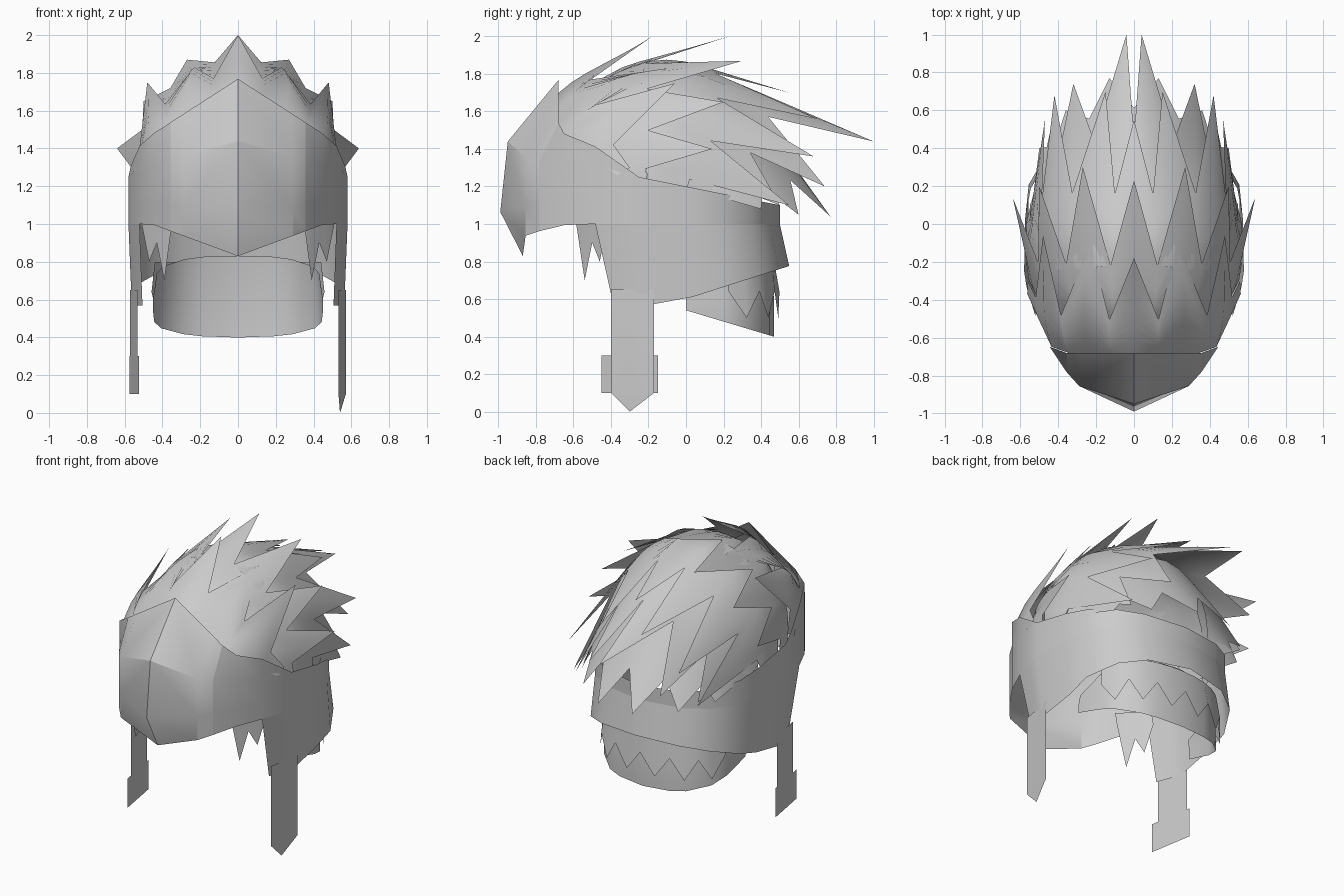
import bpy, bmesh
from math import sin, cos, acos, radians
from mathutils import Vector

if "Cube" in bpy.data.objects:
    bpy.data.objects.remove(bpy.data.objects["Cube"])

grey = bpy.data.materials.new("light_grey")
grey.use_nodes = True
colour = (.6, .6, .6, 1)
grey.diffuse_color = colour
grey.node_tree.nodes["Principled BSDF"].inputs["Base Color"].default_value = colour

skull_centre = Vector((0, -.1, 1.2))
skull_radii = Vector((.56, .6, .67))


def sheet(name, columns, sides=(1, -1), angle=40):
    """Skin neighbouring columns of points, on one or both sides of the head."""
    bm = bmesh.new()
    for side in sides:
        verts = [[bm.verts.new((side * x, y, z)) for x, y, z in col] for col in columns]
        for left, right in zip(verts, verts[1:]):
            for i in range(len(left) - 1):
                bm.faces.new((left[i], left[i + 1], right[i + 1], right[i]))
    bmesh.ops.remove_doubles(bm, verts=bm.verts, dist=.001)
    bm.normal_update()
    for face in bm.faces:
        if face.normal.dot(face.calc_center_median() - skull_centre) < 0:
            face.normal_flip()
    mesh = bpy.data.meshes.new(name)
    bm.to_mesh(mesh)
    bm.free()
    mesh.materials.append(grey)
    ob = bpy.data.objects.new(name, mesh)
    bpy.context.collection.objects.link(ob)
    bpy.ops.object.select_all(action="DESELECT")
    ob.select_set(True)
    bpy.context.view_layer.objects.active = ob
    bpy.ops.object.shade_smooth_by_angle(angle=radians(angle))


def band_plan(angle):
    """Headband seen from the top: pointed in front, broad behind."""
    a = radians(angle)
    x, c = .58 * sin(a), cos(a)
    return x, -.25 - .74 * c ** 1.4 if c > 0 else -.25 + .75 * (-c) ** .5


def band_column(angle):
    x, y = band_plan(angle)
    slope = .7 if y < -.25 else .2
    top = min(1.77 - .65 * x, 1.25 - slope * (y + .25))
    bottom = min(1, .83 + .37 * x)
    rows = ((0, -.68), (.35, -.95), (.75, -1), (1, -.87))
    return [(x, max(y, limit), top + (bottom - top) * t) for t, limit in rows]


def skirt_column(angle):
    x, y = band_plan(angle)
    hem = y * (1.1 if y > 0 else .8)
    return [(x, y, 1), (x * (1.02 if y > .1 else .97), hem, .6 + .32 * max(-.1, hem))]


# Ridged brow plate, band round the head, flared skirt below it
brow, temple, cheek = [0, 30, 38], [38, 50], [64, 78, 90, 98, 110, 130, 150, 180]
sheet("brow_plate", [band_column(a) for a in brow], angle=30)
sheet("head_band", [band_column(a) for a in temple + cheek])
sheet("band_skirt", [skirt_column(a) for a in cheek])


def to_ball(point):
    offset = Vector(point) - skull_centre
    return Vector(o / r for o, r in zip(offset, skull_radii))


def strand(root, end, reach, steps=7):
    """Path hugging the skull from a root, then leaving it straight to a tip."""
    column = []
    lift = acos(min(1, 1 / end.length))
    start, finish = root.normalized(), end.normalized()
    sweep = start.angle(finish)
    for k in range(steps + 1):
        t = reach * k / steps
        size = 1 / cos(max(0, lift - sweep * (1 - t))) + (root.length - 1) * (1 - t)
        ball = start.slerp(finish, t) * size
        column.append(skull_centre + Vector(b * r for b, r in zip(ball, skull_radii)))
    return column


def arc(top, side, size):
    """Root line over the skull from the crown to one side."""
    start, finish = to_ball(top).normalized(), to_ball(side).normalized()
    return lambda t: start.slerp(finish, t) * size


def brow_line(t):
    """Root line just behind the top edge of the band."""
    x, y, z = band_column(75 * t)[0]
    return to_ball((x * .98, y, z - .07))


def hair_layer(name, roots, notch, tips):
    """Spiky shell from a root line to its tips, cut back between them."""
    ends = [(to_ball(tip), 1) for tip in tips]
    edge = []
    if tips[0][0] > 0:
        x, y, z = tips[0]
        edge.append((to_ball((0, y, z)), notch))
    for here, following in zip(ends, ends[1:]):
        edge += [here, ((here[0] + following[0]) / 2, notch)]
    edge.append(ends[-1])
    last = len(edge) - 1
    sheet(name, [strand(roots(i / last), end, reach)
                 for i, (end, reach) in enumerate(edge)], angle=50)


# Hair layers, front to back
hair_layer("hair_front", brow_line, .35, [
    (0, -.18, 2), (.23, -.1, 1.83), (.48, -.06, 1.75), (.56, -.3, 1.3)])
hair_layer("hair_crown", arc((0, -.5, 1.7), (.56, -.3, 1.2), 1.04), .45, [
    (0, .23, 2), (.27, .3, 1.87), (.5, .2, 1.65), (.64, .14, 1.4), (.57, -.2, 1.2)])
hair_layer("hair_upper_back", arc((0, -.2, 1.86), (.56, -.2, 1.2), 1.01), .5, [
    (0, .55, 1.7), (.15, .7, 1.56), (.42, .68, 1.36), (.47, .55, 1.1), (.57, 0, 1.17)])
hair_layer("hair_back", arc((0, .1, 1.8), (.56, 0, 1.2), .99), .55, [
    (.04, 1, 1.44), (.32, .74, 1.2), (.44, .5, 1.1), (.55, .1, 1.15)])
hair_layer("hair_lower_back", arc((0, .3, 1.65), (.55, 0, 1.2), .97), .75, [
    (.13, .77, 1.04), (.36, .6, 1.05), (.5, .4, 1.08), (.57, 0, 1.1)])


def strap(name, side, ys, heights, tip=()):
    """Thin hanging strip, turned in slightly towards the front."""
    columns = [[(.6 + .17 * y, y, z) for z in heights] + list(tip) for y in ys]
    sheet(name, columns, sides=(side,))


# Cheek straps: pointed on the left, square-ended on the right
strap("left_strap", 1, (-.4, -.3, -.17), (.65, .1), tip=[(.54, -.3, 0)])
strap("right_strap", -1, (-.4, -.3, -.17), (.65, .3))
strap("right_strap_end", -1, (-.45, -.3, -.15), (.3, .1))


def nape_plan(angle):
    a = radians(angle)
    return .45 * sin(a), .47 * abs(cos(a)) ** .5


# Smooth hair at the nape
nape = []
for angle in (0, 25, 40, 65, 80, 90):
    x, y = nape_plan(angle)
    nape.append([(x * .97, y * .93, min(.83, .67 + .35 * y)), (x, y, .6), (x, y, .54 - .3 * y)])
sheet("nape", nape)

# Hanging spikes behind the nape and beside the cheeks
spikes = []
for i in range(7):
    x, y = nape_plan(13 * i)
    spikes.append([(x, y, .8), (x * 1.04, y * 1.06, .5 if i % 2 else .64)])
sheet("nape_spikes", spikes)
sheet("cheek_spikes", [[(.35 + .04 * i, -.6 + .04 * i, 1.1), (.35 + .04 * i, -.58 + .04 * i, z)]
                       for i, z in enumerate((1, .7, .9, .8, 1))])
